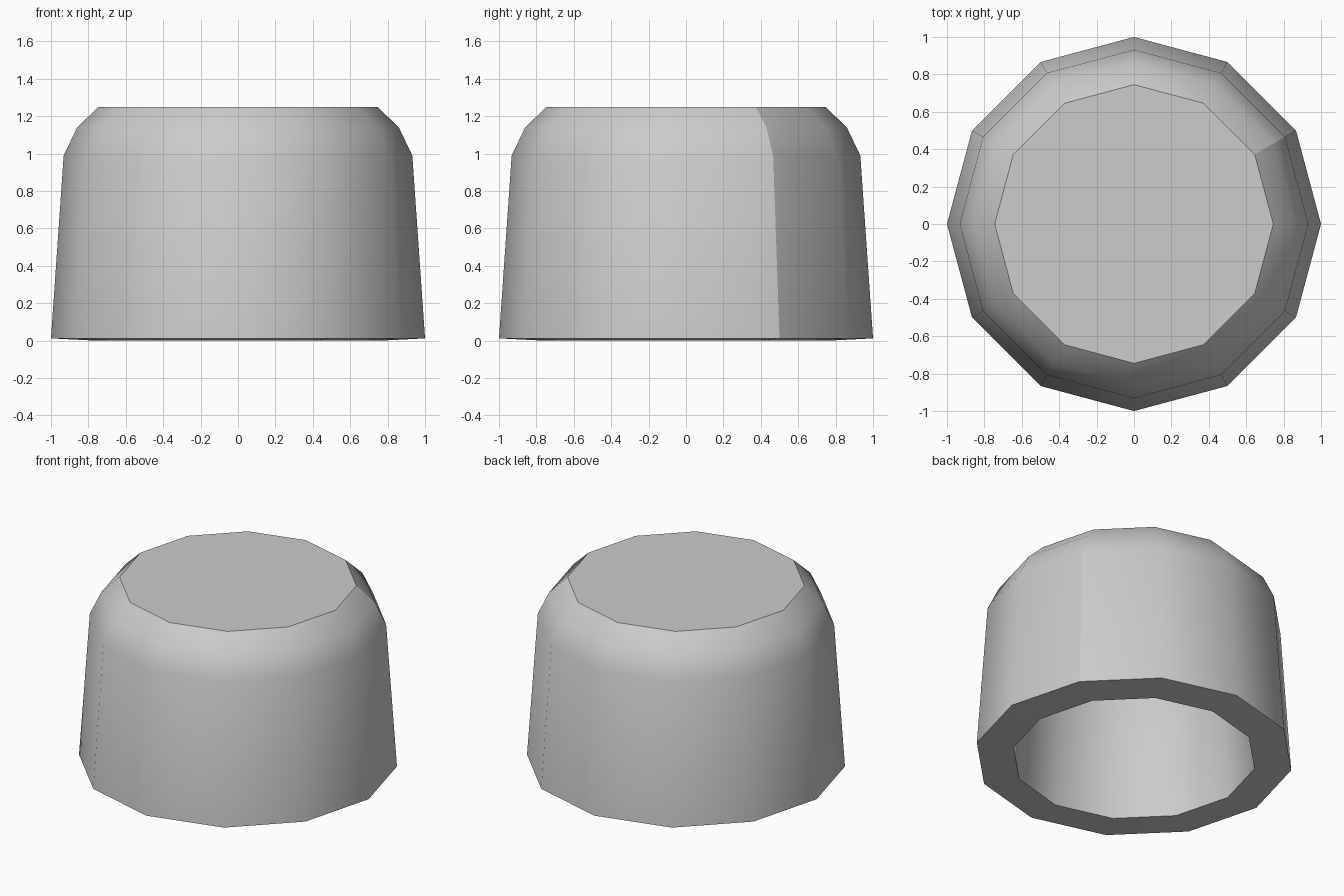
import bpy
import bmesh
from math import cos, sin, pi, radians

cube = bpy.data.objects.get("Cube")
if cube:
    bpy.data.objects.remove(cube, do_unlink=True)

SIDES = 12
SEAM = 1  # column carrying the hard vertical seam

# Section as (radius, z): cavity from its ceiling down, then the outside going up
CAVITY = [(0.63, 1.105), (0.65, 1.065), (0.70, 0.96), (0.766, 0.0)]
OUTSIDE = [(1.0, 0.012), (0.932, 0.99), (0.86, 1.14), (0.745, 1.25)]

# Material
grey = bpy.data.materials.new("light_grey")
grey.use_nodes = True
colour = (0.604, 0.604, 0.604, 1.0)
grey.diffuse_color = colour
grey.node_tree.nodes["Principled BSDF"].inputs["Base Color"].default_value = colour

# Hollow body: rounded shoulder, flat top, thick wall, open underneath
bm = bmesh.new()
angles = [2 * pi * i / SIDES for i in range(SIDES)]
rings = [[bm.verts.new((r * cos(a), r * sin(a), z)) for a in angles]
         for r, z in CAVITY + OUTSIDE]
for first, second in zip(rings, rings[1:]):
    for i in range(SIDES):
        j = (i + 1) % SIDES
        bm.faces.new((first[i], first[j], second[j], second[i]))
    bm.edges.get((first[SEAM], second[SEAM])).smooth = False

# Cavity ceiling and flat top
bm.faces.new(rings[0])
bm.faces.new(rings[-1])
bmesh.ops.recalc_face_normals(bm, faces=bm.faces)

mesh = bpy.data.meshes.new("hollow_cap")
bm.to_mesh(mesh)
bm.free()
mesh.materials.append(grey)
cap = bpy.data.objects.new("hollow_cap", mesh)
bpy.context.collection.objects.link(cap)

# Smooth sides, crisp top and rim
bpy.ops.object.select_all(action="DESELECT")
cap.select_set(True)
bpy.context.view_layer.objects.active = cap
bpy.ops.object.shade_smooth_by_angle(angle=radians(35), keep_sharp_edges=True)
